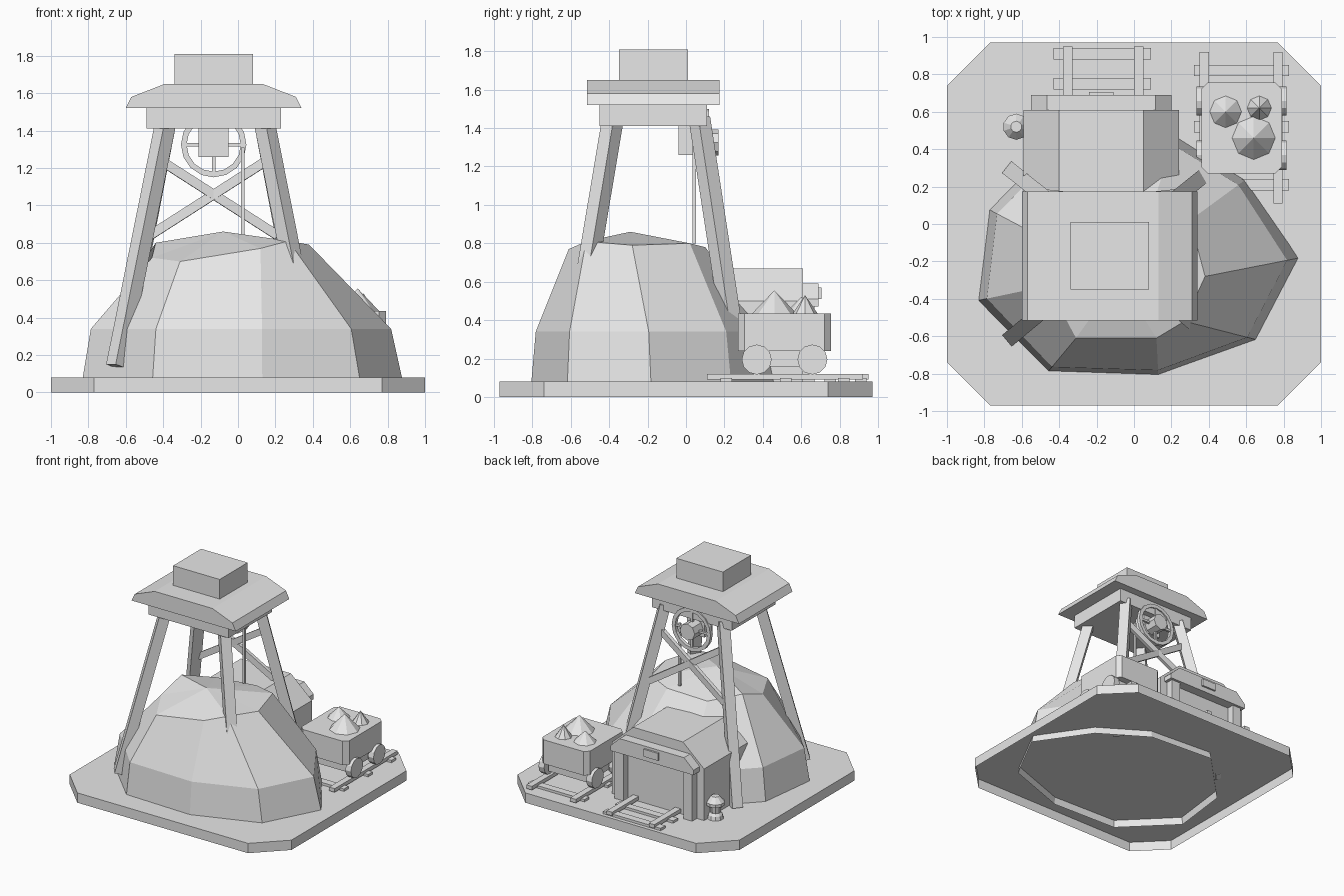
import bpy, bmesh
from math import pi, radians
from mathutils import Matrix, Vector

default_cube = bpy.data.objects.get("Cube")
if default_cube:
    bpy.data.objects.remove(default_cube, do_unlink=True)

grey = bpy.data.materials.new("plain_grey")
grey.use_nodes = True
grey.diffuse_color = (0.8, 0.8, 0.8, 1)
grey.node_tree.nodes["Principled BSDF"].inputs["Base Color"].default_value = (0.8, 0.8, 0.8, 1)


def finish(name, bm):
    """Turn a bmesh into a flat shaded object."""
    bmesh.ops.recalc_face_normals(bm, faces=bm.faces)
    mesh = bpy.data.meshes.new(name)
    bm.to_mesh(mesh)
    bm.free()
    mesh.materials.append(grey)
    obj = bpy.data.objects.new(name, mesh)
    bpy.context.collection.objects.link(obj)
    return obj


def box(name, xs, ys, zs):
    """Box from its low and high limits on each axis."""
    low, high = Vector((xs[0], ys[0], zs[0])), Vector((xs[1], ys[1], zs[1]))
    bm = bmesh.new()
    matrix = Matrix.Translation((low + high) / 2) @ Matrix.Diagonal((high - low).to_4d())
    bmesh.ops.create_cube(bm, size=1, matrix=matrix)
    return finish(name, bm)


def prism(name, outline, axis, start, end, open_bottom=False):
    """Extrude an outline along z (outline is x, y) or y (outline is x, z)."""
    bm = bmesh.new()
    place = (lambda a, b: (a, b, start)) if axis == "z" else (lambda a, b: (a, start, b))
    face = bm.faces.new([bm.verts.new(place(*p)) for p in outline])
    new = bmesh.ops.extrude_face_region(bm, geom=[face], use_keep_orig=True)["geom"]
    step = Vector((0, 0, end - start)) if axis == "z" else Vector((0, end - start, 0))
    bmesh.ops.translate(bm, vec=step, verts=[v for v in new if isinstance(v, bmesh.types.BMVert)])
    if open_bottom:
        bmesh.ops.delete(bm, geom=[face], context="FACES_ONLY")
    return finish(name, bm)


def chamfered(cx, cy, hx, hy, cut):
    """Rectangle outline with cut corners."""
    corner = [(hx, hy - cut), (hx - cut, hy)]
    half = corner + [(-x, y) for x, y in reversed(corner)]
    return [(cx + x, cy + y) for x, y in half + [(-x, -y) for x, y in half]]


def beam(name, a, b, width, depth):
    """Rectangular beam between two points."""
    a, b = Vector(a), Vector(b)
    bm = bmesh.new()
    turn = (b - a).to_track_quat("Z", "Y").to_matrix().to_4x4()
    size = Matrix.Diagonal((width, depth, (b - a).length, 1))
    bmesh.ops.create_cube(bm, size=1, matrix=Matrix.Translation((a + b) / 2) @ turn @ size)
    return finish(name, bm)


def drum(name, centre, low, high, depth, sides, axis="z"):
    """Cylinder or cone about an axis through its centre."""
    turn = {"z": Matrix(), "x": Matrix.Rotation(pi / 2, 4, "Y"), "y": Matrix.Rotation(pi / 2, 4, "X")}
    bm = bmesh.new()
    bmesh.ops.create_cone(bm, cap_ends=True, segments=sides, radius1=low, radius2=high, depth=depth,
                          matrix=Matrix.Translation(centre) @ turn[axis])
    return finish(name, bm)


# Ground slab, hollow underneath
GROUND = 0.08
prism("ground_slab", chamfered(0, 0, 1, 0.97, 0.23), "z", 0, GROUND, open_bottom=True)

# Rocky mound: foot and shoulder of each ridge
ridges = [((-.84, -.41), (-.46, -.33, .72)), ((-.46, -.79), (-.31, -.61, .70)),
          ((.13, -.81), (.12, -.61, .77)), ((.66, -.62), (.27, -.52, .81)),
          ((.89, -.18), (.38, -.28, .79)), ((.6, .24), (.3, .02, .8)),
          ((.22, .48), (.1, .1, .78)), ((-.35, .52), (-.25, .08, .76)),
          ((-.78, .08), (-.44, -.1, .8))]
bm = bmesh.new()
rings = [[], [], []]
for foot, shoulder in ridges:
    low, high = Vector((*foot, 0.02)), Vector(shoulder)
    middle = low.lerp(high, 0.14)
    middle.z = 0.34
    for ring, point in zip(rings, (low, middle, high)):
        ring.append(bm.verts.new(point))
peak = bm.verts.new((-0.08, -0.29, 0.86))
for i in range(len(ridges)):
    j = (i + 1) % len(ridges)
    for lower, upper in zip(rings, rings[1:]):
        bm.faces.new((lower[i], lower[j], upper[j], upper[i]))
    bm.faces.new((rings[-1][i], rings[-1][j], peak))
finish("rock_mound", bm)

# Tower: four splayed legs with crossed braces at the back
for side, top_x, foot_x in (("right", -.385, -.65), ("left", .14, .4)):
    for end, top_y, foot_y in (("front", -.38, -.6), ("back", .07, .28)):
        foot_z = 0.14 if end == "front" else GROUND
        beam(f"{end}_{side}_leg", (foot_x, foot_y, foot_z), (top_x, top_y, 1.45), 0.08, 0.08)
CENTRE = -0.13
for side in (-1, 1):
    beam("cross_brace", (CENTRE + side * 0.34, 0.17, 0.84), (CENTRE - side * 0.3, 0.1, 1.25), 0.03, 0.05)

# Tower head: platform, roof and top box
box("tower_platform", (-.49, .23), (-.45, .11), (1.41, 1.52))
roof = [(-.6, 1.52), (-.57, 1.58), (-.39, 1.65), (.13, 1.65), (.31, 1.58), (.34, 1.52)]
prism("tower_roof", roof, "y", -0.515, 0.175)
box("roof_box", (-.34, .08), (-.35, .01), (1.65, 1.81))

# Winding wheel with spokes, hub, bearing and rope
AXLE = Vector((CENTRE, 0.105, 1.325))
bm = bmesh.new()
section = [bm.verts.new(AXLE + Vector((r, y, 0))) for r, y in ((.145, -.015), (.175, -.015), (.175, .015), (.145, .015))]
loop = [bm.edges.new((section[i], section[i - 1])) for i in range(len(section))]
bmesh.ops.spin(bm, geom=section + loop, cent=AXLE, axis=(0, 1, 0), angle=2 * pi, steps=16)
bmesh.ops.remove_doubles(bm, verts=bm.verts, dist=0.001)
finish("winding_wheel", bm)
for direction in (Vector((0.15, 0, 0)), Vector((0, 0, 0.15))):
    beam("wheel_spoke", AXLE - direction, AXLE + direction, 0.018, 0.018)
drum("wheel_hub", AXLE, 0.067, 0.067, 0.13, 8, "y")
box("wheel_bearing", (-.21, -.05), (-.04, .06), (1.26, 1.41))
box("hoist_rope", (.017, .035), (.035, .053), (.8, 1.31))

# Mine entrance: hut with a sloped roof
hut = [(-.59, GROUND), (-.59, .5), (-.4, .67), (.05, .67), (.24, .5), (.24, GROUND)]
prism("entrance_hut", hut, "y", 0.05, 0.61)

# Portal: posts, bent lintel, end caps and a blank plate
MIDDLE = -0.175
lintel = [(-.375, .47), (-.375, .51), (-.29, .59), (.29, .59), (.375, .51), (.375, .47)]
prism("portal_lintel", [(MIDDLE + x, z) for x, z in lintel], "y", 0.6, 0.69)
for side in (-1, 1):
    xs = sorted((MIDDLE + side * 0.27, MIDDLE + side * 0.35))
    box("portal_post", xs, (.58, .67), (GROUND, .5))
    cap = [(.28, .47), (.28, .585), (.29, .59), (.375, .51), (.375, .47)]
    prism("lintel_end", [(MIDDLE + side * x, z) for x, z in cap], "y", 0.555, 0.69)
box("portal_plate", (-.24, -.11), (.69, .705), (.51, .57))


def track(name, rails, ys, ties, tie_xs):
    for x in rails:
        box(name + "_rail", (x - 0.025, x + 0.025), ys, (0.09, 0.12))
    for y in ties:
        box(name + "_tie", tie_xs, (y - 0.03, y + 0.03), (GROUND, 0.1))


# Tracks
track("portal", (-.355, .025), (.6, .95), (.75, .91), (-.43, .09))
track("cart", (.375, .77), (.11, .92), (.21, .52, .82), (.32, .83))

# Ore cart
CART_X, CART_Y = 0.575, 0.513
prism("cart_body", chamfered(CART_X, CART_Y, .215, .243, .035), "z", 0.24, 0.435)
box("cart_chassis", (.4, .75), (.33, .7), (.16, .24))
for y in (CART_Y - 0.145, CART_Y + 0.145):
    for side in (-1, 1):
        drum("cart_wheel", (CART_X + side * 0.215, y, 0.195), 0.078, 0.078, 0.05, 12, "x")

# Ore heaps
for x, y, radius, top in ((.49, .6, .1, .52), (.64, .46, .13, .555), (.67, .62, .075, .53)):
    drum("ore_heap", (x, y, (top + 0.42) / 2), radius, 0, top - 0.42, 8)

# Lantern beside the portal
levels = [(GROUND, .062), (.11, .055), (.13, .04), (.19, .048), (.19, .07), (.215, .07), (.26, .03)]
for (z0, r0), (z1, r1) in zip(levels, levels[1:]):
    if z1 > z0:
        drum("lantern_part", (-.63, .52, (z0 + z1) / 2), r0, r1, z1 - z0, 10)
